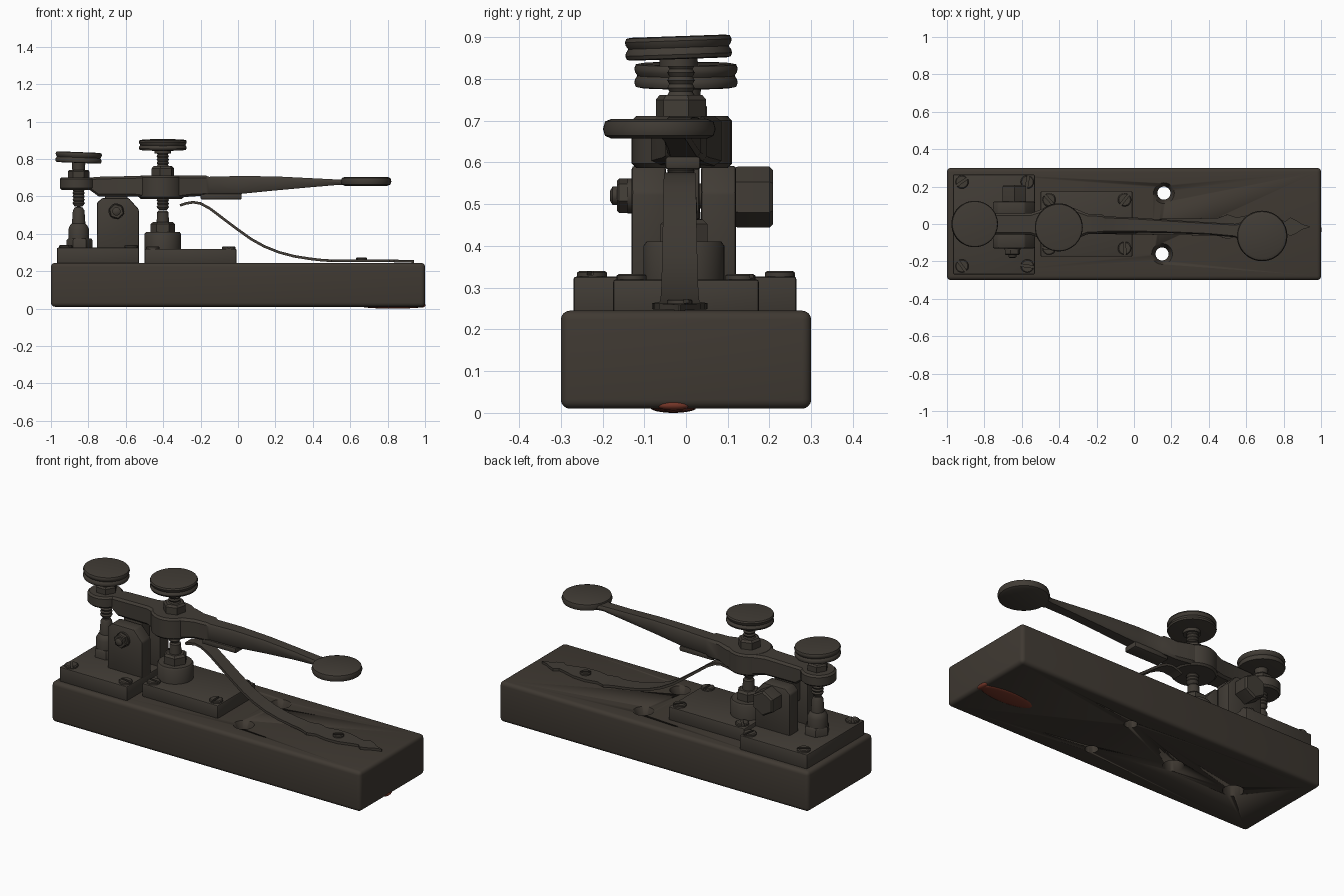
import bpy, bmesh, math
from mathutils import Matrix, Vector

if "Cube" in bpy.data.objects:
    bpy.data.objects.remove(bpy.data.objects["Cube"])


def material(name, rgb):
    m = bpy.data.materials.new(name)
    m.diffuse_color = (*rgb, 1)
    m.use_nodes = True
    m.node_tree.nodes["Principled BSDF"].inputs["Base Color"].default_value = m.diffuse_color
    return m


WOOD = material("dark_wood", (0.050, 0.041, 0.032))
METAL = material("aged_metal", (0.053, 0.045, 0.036))
RUST = material("red_patch", (0.17, 0.035, 0.02))


def finish(bm, name, mat, bevel=0, segs=2, matrix=None, angle=35):
    bmesh.ops.recalc_face_normals(bm, faces=bm.faces)
    if bevel:
        sharp = [e for e in bm.edges if e.calc_face_angle(0) > math.radians(30)]
        bmesh.ops.bevel(bm, geom=sharp, offset=bevel, segments=segs, profile=0.5,
                        affect='EDGES', clamp_overlap=True)
    if matrix:
        bm.transform(matrix)
    me = bpy.data.meshes.new(name)
    bm.to_mesh(me)
    bm.free()
    me.materials.append(mat)
    ob = bpy.data.objects.new(name, me)
    bpy.context.collection.objects.link(ob)
    bpy.ops.object.select_all(action='DESELECT')
    ob.select_set(True)
    bpy.context.view_layer.objects.active = ob
    bpy.ops.object.shade_smooth_by_angle(angle=math.radians(angle))
    return ob


def loft(bm, rings):
    """Skin a list of closed rings and cap both ends."""
    vs = [[bm.verts.new(p) for p in r] for r in rings]
    n = len(vs[0])
    for a, b in zip(vs, vs[1:]):
        for i in range(n):
            j = (i + 1) % n
            bm.faces.new((a[i], a[j], b[j], b[i]))
    bm.faces.new(vs[0][::-1])
    bm.faces.new(vs[-1])


def lathe(name, prof, loc, n=32, rot=None, mat=METAL, bevel=0, turn=0):
    bm = bmesh.new()
    loft(bm, [[(r * math.cos(turn + 2 * math.pi * i / n), r * math.sin(turn + 2 * math.pi * i / n), z)
               for i in range(n)] for r, z in prof])
    m = Matrix.Translation(Vector(loc))
    return finish(bm, name, mat, bevel, 2, m @ rot if rot else m)


def box(name, lo, hi, mat=METAL, bevel=0.008, segs=2):
    bm = bmesh.new()
    loft(bm, [[(lo[0], lo[1], z), (hi[0], lo[1], z), (hi[0], hi[1], z), (lo[0], hi[1], z)]
              for z in (lo[2], hi[2])])
    return finish(bm, name, mat, bevel, segs)


def thread(r, z0, z1, pitch=0.018):
    """Profile of a ridged screw shaft."""
    n = max(1, round((z1 - z0) / pitch))
    h = (z1 - z0) / n
    out = [(r * 0.84, z0)]
    for i in range(n):
        out += [(r, z0 + (i + 0.5) * h), (r * 0.84, z0 + (i + 1) * h)]
    return out


def slotted_screw(name, x, y, z, r=0.036, turn=0.6):
    bm = bmesh.new()
    a = math.asin(0.007 / r)
    arcs = [a + (math.pi - 2 * a) * i / 14 for i in range(15)]
    for side in (0, math.pi):
        loft(bm, [[(s * math.cos(t + side), s * math.sin(t + side), h) for t in arcs]
                  for s, h in ((r, -0.01), (r, 0.009), (r * 0.85, 0.013))])
    loft(bm, [[(r * 0.98 * math.cos(t * math.pi / 12), r * 0.98 * math.sin(t * math.pi / 12), h)
               for t in range(24)] for h in (-0.01, 0.003)])
    finish(bm, name, METAL, matrix=Matrix.Translation((x, y, z)) @ Matrix.Rotation(turn, 4, 'Z'))


# Wooden base with two countersunk through holes and two blind holes underneath
base = box("base", (-1, -0.3, 0.01), (1, 0.3, 0.245), WOOD, 0.022, 4)
through = [(0.035, -0.1), (0.035, 0.2), (0.058, 0.25), (0.058, 0.4)]
blind = [(0.055, -0.1), (0.055, 0.13)]
for x, y, prof in ((0.16, 0.165, through), (0.15, -0.16, through),
                   (-0.28, -0.02, blind), (-0.68, -0.02, blind)):
    cutter = lathe("hole_cutter", prof, (x, y, 0), mat=WOOD)
    cutter.hide_render = True
    mod = base.modifiers.new("hole", 'BOOLEAN')
    mod.object = cutter
    mod.solver = 'EXACT'
    bpy.context.view_layer.objects.active = base
    bpy.ops.object.modifier_apply(modifier=mod.name)
    bpy.data.objects.remove(cutter)

# Red patch under the free end
for c, s in (((0.83, -0.03, 0.012), (0.17, 0.055, 0.012)), ((0.985, -0.03, 0.018), (0.017, 0.04, 0.012))):
    bm = bmesh.new()
    bmesh.ops.create_icosphere(bm, subdivisions=3, radius=1)
    finish(bm, "red_patch", RUST, matrix=Matrix.Translation(c) @ Matrix.Diagonal((*s, 1)))

# Mounting plates and their screws
box("rear_plate", (-0.968, -0.27, 0.235), (-0.53, 0.265, 0.327))
box("contact_plate", (-0.5, -0.175, 0.235), (-0.008, 0.175, 0.32))
for i, (x, y) in enumerate([(-0.92, 0.225), (-0.57, 0.225), (-0.92, -0.225), (-0.57, -0.225)]):
    slotted_screw("rear_plate_screw", x, y, 0.327, turn=0.6 + i * 0.8)
for i, (x, y) in enumerate([(-0.05, 0.13), (-0.05, -0.13), (-0.455, 0.13), (-0.455, -0.13)]):
    slotted_screw("contact_plate_screw", x, y, 0.32, turn=0.9 + i * 0.7)

# Fork cheeks
cheek = [(-0.755, 0.31), (-0.53, 0.31), (-0.53, 0.53), (-0.585, 0.592), (-0.725, 0.592), (-0.755, 0.565)]
for name, y0, y1 in (("front_cheek", -0.13, -0.048), ("back_cheek", 0.036, 0.12)):
    bm = bmesh.new()
    loft(bm, [[(x, y, z) for x, z in cheek] for y in (y0, y1)])
    finish(bm, name, METAL, 0.008)

# Pivot axle, large hex head at the back, small bolt at the front
along_y = Matrix.Rotation(-math.pi / 2, 4, 'X')
pivot = (-0.65, 0, 0.52)
lathe("axle", [(0.03, -0.14), (0.03, 0.14)], pivot, rot=along_y)
lathe("pivot_hex_head", [(0.07, 0.115), (0.073, 0.125), (0.073, 0.2), (0.064, 0.209)],
      (-0.64, 0, 0.517), 6, along_y, turn=math.pi / 6)
lathe("pivot_washer", [(0.042, -0.14), (0.042, -0.125)], pivot, rot=along_y)
lathe("pivot_nut", [(0.037, -0.165), (0.042, -0.16), (0.042, -0.138)], pivot, 6, along_y, turn=0.3)
lathe("pivot_bolt_end", [(0.012, -0.182), (0.022, -0.176), (0.022, -0.15)], pivot, 20, along_y)

# Lever: sections of (x, centre y, half width, bottom, top)
sections = [(-0.80, 0, 0.05, 0.64, 0.70), (-0.745, 0, 0.055, 0.60, 0.705), (-0.55, 0, 0.058, 0.60, 0.709),
            (-0.48, 0, 0.085, 0.592, 0.711), (-0.32, 0, 0.085, 0.592, 0.711), (-0.25, 0, 0.055, 0.60, 0.711),
            (-0.17, 0, 0.05, 0.603, 0.711), (-0.155, -0.002, 0.043, 0.608, 0.705),
            (0.0, -0.005, 0.040, 0.612, 0.709), (0.2, -0.014, 0.035, 0.632, 0.707),
            (0.4, -0.024, 0.033, 0.650, 0.697), (0.54, -0.035, 0.036, 0.662, 0.690),
            (0.60, -0.045, 0.06, 0.662, 0.690)]
bm = bmesh.new()
loft(bm, [[(x, y + s * w * t, z) for s, t, z in
           ((-1, 0.8, lo), (1, 0.8, lo), (1, 1, lo + 0.012), (1, 1, hi - 0.012), (1, 0.8, hi),
            (-1, 0.8, hi), (-1, 1, hi - 0.012), (-1, 1, lo + 0.012))] for x, y, w, lo, hi in sections])
finish(bm, "lever", METAL)
lathe("lever_boss", [(0.11, 0.587), (0.12, 0.597), (0.12, 0.70), (0.11, 0.711)], (-0.41, -0.01, 0))
lathe("lever_rear_ring", [(0.085, 0.635), (0.095, 0.645), (0.095, 0.692), (0.085, 0.702)], (-0.858, 0, 0))
box("lever_hub", (-0.71, -0.044, 0.46), (-0.59, 0.032, 0.62))
box("spring_catch", (-0.2, -0.05, 0.583), (0.02, 0.035, 0.615))
lathe("finger_paddle", [(0.115, 0.657), (0.13, 0.664), (0.135, 0.68), (0.13, 0.698), (0.115, 0.704)],
      (0.685, -0.064, 0), 48)


# Adjusting screws with grooved knobs
def knob(name, loc, r, h, tilt):
    half = h / 2
    prof = [(r * 0.88, -half), (r * 0.97, -half * 0.92), (r, -half * 0.6), (r * 0.985, -half * 0.3),
            (r * 0.94, 0), (r * 0.985, half * 0.3), (r, half * 0.6), (r * 0.97, half * 0.92), (r * 0.88, half)]
    lathe(name, prof, loc, 48, tilt)


rx, fx, fy = -0.852, -0.402, -0.012
knob("rear_knob", (rx, 0, 0.808), 0.124, 0.058, Matrix.Rotation(0.04, 4, 'Y'))
knob("front_knob", (fx, -0.018, 0.875), 0.128, 0.055, Matrix.Rotation(0.035, 4, 'X'))
lathe("rear_screw", [(0.02, 0.545)] + thread(0.033, 0.555, 0.79), (rx, 0, 0), 20)
lathe("front_screw", [(0.02, 0.527)] + thread(0.033, 0.535, 0.86), (fx, fy, 0), 20)
lathe("rear_lock_nut", [(0.058, 0.70), (0.058, 0.733), (0.05, 0.742)], (rx, 0, 0), 6)
lathe("rear_collar", [(0.034, 0.74), (0.036, 0.785)], (rx, 0, 0), 20)
lathe("front_lock_nut", [(0.062, 0.708), (0.062, 0.75), (0.052, 0.762)], (fx, fy, 0), 6, turn=0.3)
lathe("front_collar", [(0.045, 0.83), (0.045, 0.85)], (fx, -0.018, 0), 24)

# Contact posts below the screws
lathe("rear_contact_base", [(0.07, 0.32), (0.07, 0.365), (0.062, 0.375)], (rx + 0.005, 0, 0), 6)
lathe("rear_contact_post", [(0.055, 0.37), (0.055, 0.425), (0.046, 0.445), (0.036, 0.455), (0.031, 0.525),
                            (0.022, 0.54), (0.008, 0.545)], (rx, 0, 0))
lathe("front_contact_cup", [(0.097, 0.31), (0.097, 0.40), (0.09, 0.41)], (fx, -0.005, 0), 40)
lathe("front_contact_nut", [(0.065, 0.40), (0.065, 0.452), (0.052, 0.463)], (fx, -0.005, 0), 6)
lathe("front_contact_post", [(0.034, 0.45), (0.030, 0.517), (0.022, 0.525)], (fx, -0.005, 0), 24)

# Leaf spring with arrow-shaped foot: (x, z, half width)
path = [(-0.31, 0.552, 0.03), (-0.28, 0.562, 0.034), (-0.24, 0.569, 0.037), (-0.20, 0.562, 0.038),
        (-0.15, 0.535, 0.039), (-0.08, 0.482, 0.04), (0.0, 0.422, 0.041), (0.07, 0.372, 0.042),
        (0.14, 0.333, 0.043), (0.22, 0.301, 0.044), (0.3, 0.28, 0.045), (0.38, 0.267, 0.046),
        (0.45, 0.259, 0.048), (0.50, 0.256, 0.066), (0.55, 0.255, 0.05), (0.62, 0.255, 0.064),
        (0.70, 0.255, 0.06), (0.78, 0.255, 0.036), (0.81, 0.255, 0.03), (0.835, 0.255, 0.05),
        (0.87, 0.254, 0.034), (0.90, 0.253, 0.014), (0.94, 0.252, 0.002)]
bm = bmesh.new()
rings = []
for i, (x, z, w) in enumerate(path):
    a, b = path[max(i - 1, 0)], path[min(i + 1, len(path) - 1)]
    d = Vector((b[0] - a[0], b[1] - a[1])).normalized() * 0.007
    yc = -0.015
    rings.append([(x + s * d.y, yc + t * w, z - s * d.x) for s, t in ((1, -1), (1, 1), (-1, 1), (-1, -1))])
loft(bm, rings)
finish(bm, "leaf_spring", METAL)
slotted_screw("spring_screw", 0.66, -0.015, 0.26, 0.03)
